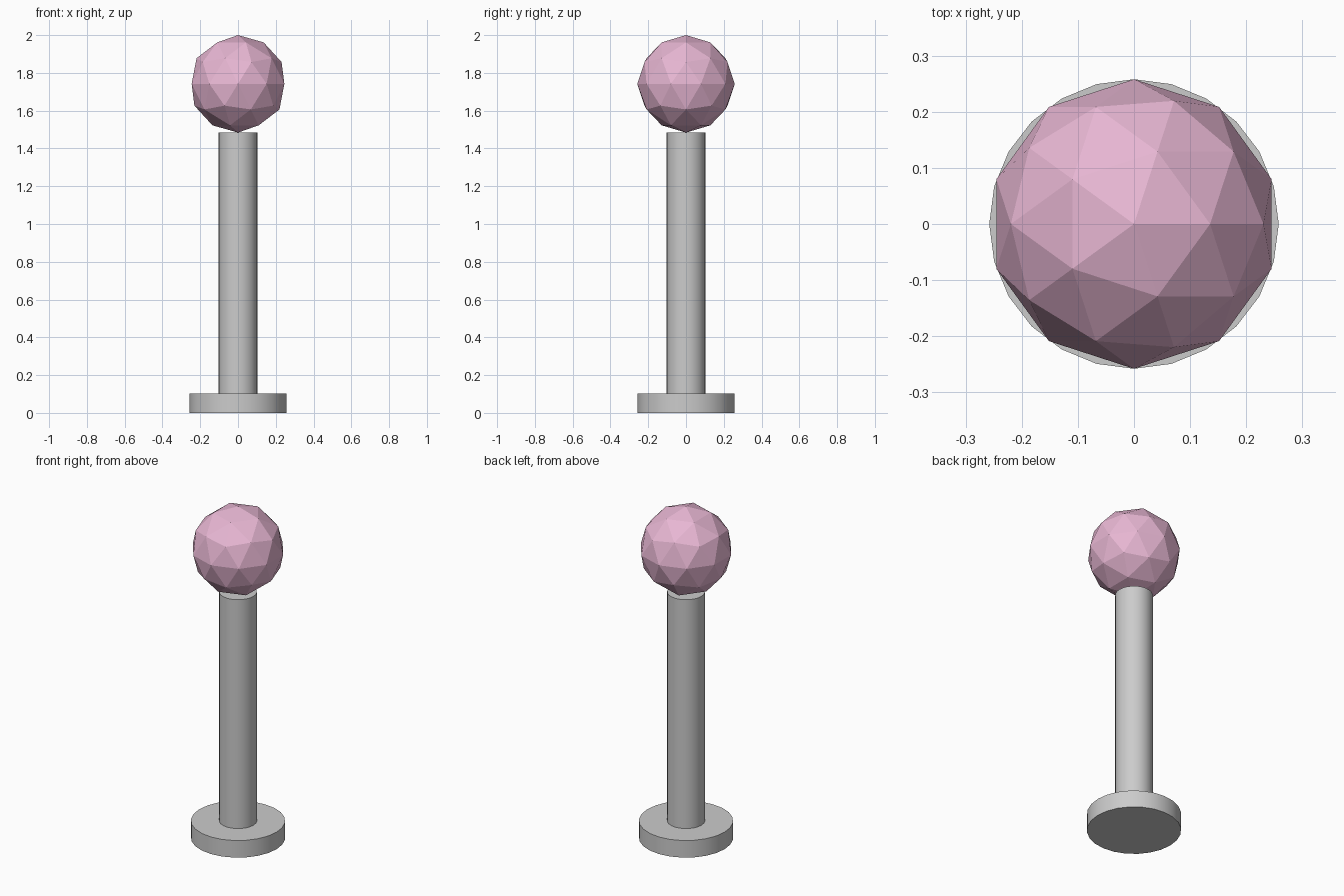
import bpy
import math

if "Cube" in bpy.data.objects:
    bpy.data.objects.remove(bpy.data.objects["Cube"])

SIDES = 24
BALL_RADIUS = 0.258
BASE_HEIGHT = 0.103
POLE_TOP = 2.0 - 2 * BALL_RADIUS


def cylinder(name, radius, z0, z1):
    bpy.ops.mesh.primitive_cylinder_add(
        vertices=SIDES, radius=radius, depth=z1 - z0, location=(0, 0, (z0 + z1) / 2))
    obj = bpy.context.object
    obj.name = name
    bpy.ops.object.shade_smooth_by_angle(angle=math.radians(30))
    return obj


# Round foot and upright pole
cylinder("base", 0.258, 0.0, BASE_HEIGHT)
cylinder("pole", 0.103, BASE_HEIGHT, POLE_TOP)

# Faceted pink ball resting on the pole
bpy.ops.mesh.primitive_ico_sphere_add(
    subdivisions=2, radius=BALL_RADIUS, location=(0, 0, 2.0 - BALL_RADIUS))
ball = bpy.context.object
ball.name = "ball"
pink = bpy.data.materials.new("pink")
pink.diffuse_color = (0.8, 0.47, 0.65, 1.0)
pink.use_nodes = True
pink.node_tree.nodes["Principled BSDF"].inputs["Base Color"].default_value = pink.diffuse_color
ball.data.materials.append(pink)
